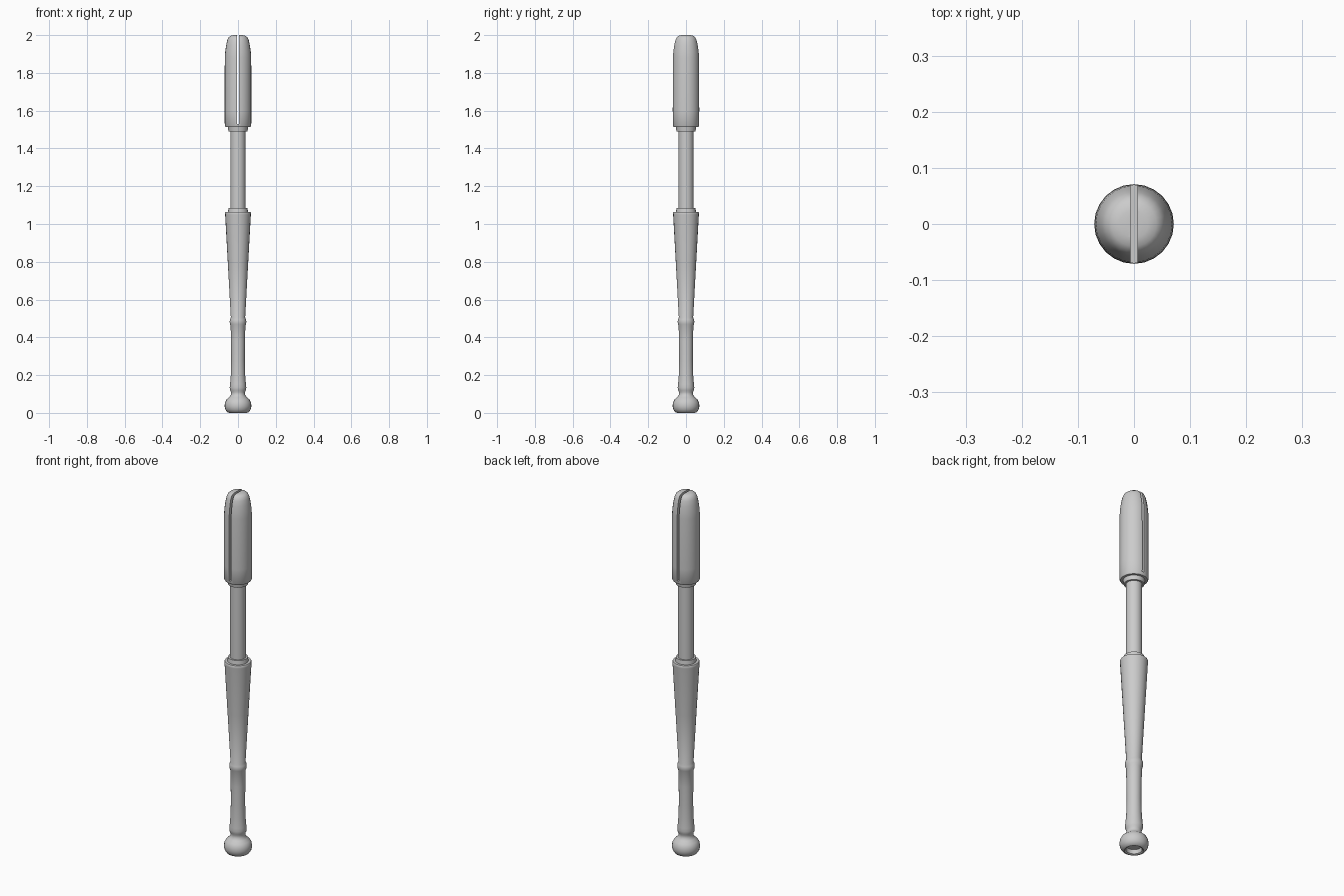
import bpy, bmesh, math

if "Cube" in bpy.data.objects:
    bpy.data.objects.remove(bpy.data.objects["Cube"])

SIDES = 24


def lathe(name, profile):
    """Revolve (radius, z) points around z; radius 0 ends become single poles."""
    bm = bmesh.new()
    verts = [bm.verts.new((r, 0, z)) for r, z in profile]
    edges = [bm.edges.new(pair) for pair in zip(verts, verts[1:])]
    bmesh.ops.spin(bm, geom=verts + edges, cent=(0, 0, 0), axis=(0, 0, 1),
                   angle=math.tau, steps=SIDES, use_duplicate=False)
    bmesh.ops.remove_doubles(bm, verts=bm.verts, dist=1e-5)
    bmesh.ops.recalc_face_normals(bm, faces=bm.faces)
    mesh = bpy.data.meshes.new(name)
    bm.to_mesh(mesh)
    bm.free()
    obj = bpy.data.objects.new(name, mesh)
    bpy.context.collection.objects.link(obj)
    return obj


def smooth(obj):
    bpy.ops.object.select_all(action='DESELECT')
    obj.select_set(True)
    bpy.context.view_layer.objects.active = obj
    bpy.ops.object.shade_smooth_by_angle(angle=math.radians(35))


# Knob, grip and tapered lower barrel, with a recess under the knob
handle = lathe("handle", [
    (0, 0.025), (0.036, 0.025), (0.040, 0.004), (0.047, 0.0), (0.057, 0.004),
    (0.067, 0.018), (0.071, 0.035), (0.069, 0.055), (0.060, 0.072),
    (0.046, 0.084), (0.038, 0.095), (0.037, 0.110), (0.042, 0.120),
    (0.044, 0.135), (0.042, 0.152), (0.038, 0.20), (0.036, 0.28),
    (0.037, 0.38), (0.039, 0.46), (0.043, 0.470), (0.044, 0.482),
    (0.043, 0.494), (0.038, 0.505), (0.053, 0.78), (0.068, 1.05),
    (0.069, 1.058), (0.066, 1.064), (0, 1.064)])

# Thin middle shaft
shaft = lathe("shaft", [(0, 1.06), (0.040, 1.06), (0.040, 1.52), (0, 1.52)])

# Collars at both ends of the shaft
collars = [lathe(name, [(0, a), (r0, a), (r1, b), (0, b)])
           for name, a, b, r0, r1 in (("lower_collar", 1.062, 1.086, 0.053, 0.050),
                                      ("upper_collar", 1.490, 1.517, 0.050, 0.054))]

# Domed head
head = lathe("head", [
    (0, 1.513), (0.066, 1.513), (0.070, 1.519), (0.071, 1.60), (0.070, 1.88),
    (0.068, 1.91), (0.063, 1.945), (0.057, 1.973), (0.050, 1.988),
    (0.040, 1.996), (0.025, 2.0), (0, 2.0)])

# Cutter for the slot through the head
bpy.ops.mesh.primitive_cube_add(size=1, location=(0, 0, 1.83))
cutter = bpy.context.object
cutter.name = "slot_cutter"
cutter.scale = (0.012, 0.3, 0.6)
cutter.hide_render = True
cutter.display_type = 'WIRE'

slot = head.modifiers.new("slot", 'BOOLEAN')
slot.operation = 'DIFFERENCE'
slot.solver = 'EXACT'
slot.object = cutter
bpy.context.view_layer.objects.active = head
bpy.ops.object.modifier_apply(modifier=slot.name)
bpy.data.objects.remove(cutter)

for part in [handle, shaft, head] + collars:
    smooth(part)
